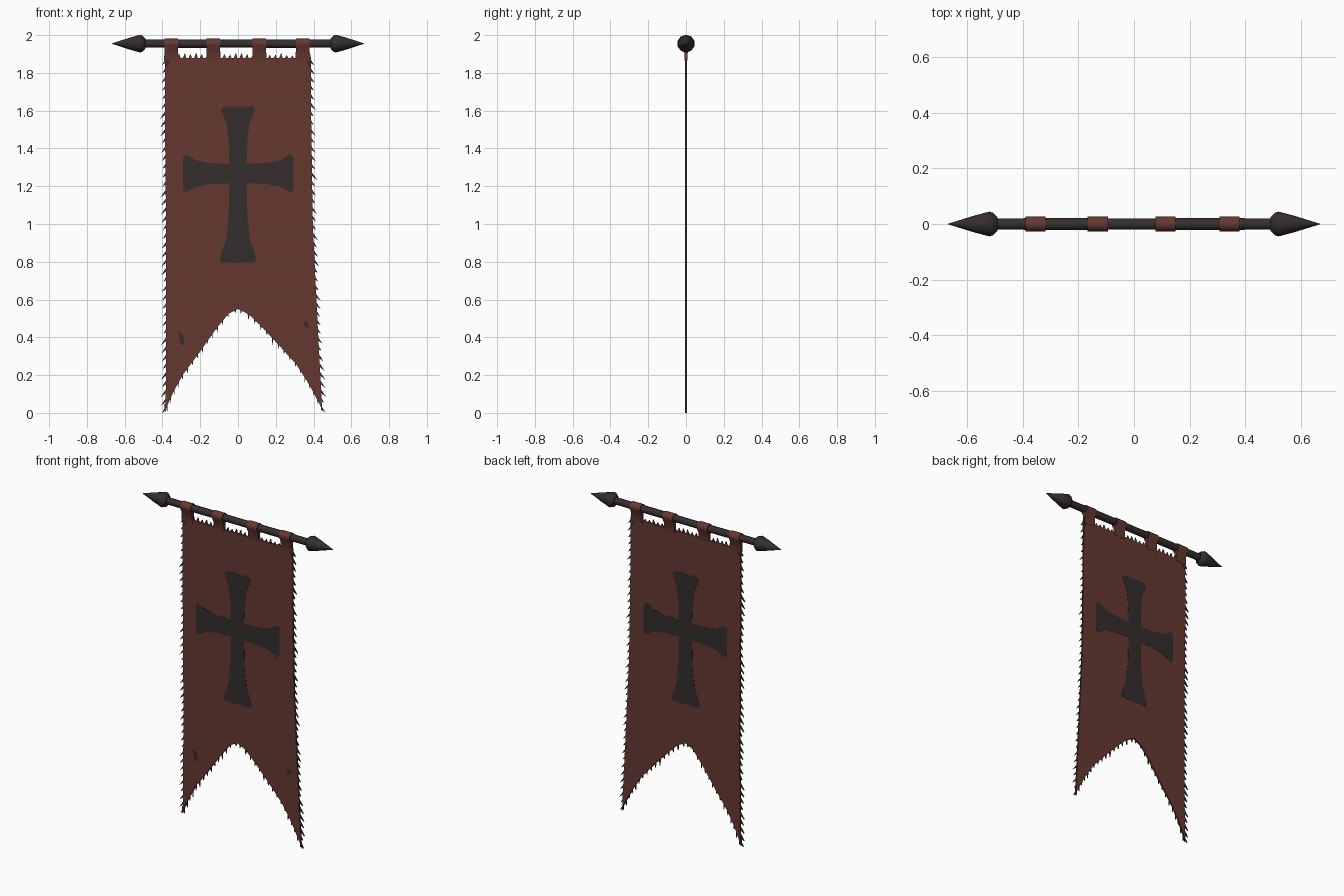
import bpy, bmesh, math, random
from mathutils import Vector

if "Cube" in bpy.data.objects:
    bpy.data.objects.remove(bpy.data.objects["Cube"])
random.seed(4)

def material(name, rgb):
    m = bpy.data.materials.new(name)
    m.diffuse_color = (*rgb, 1)
    m.use_nodes = True
    m.node_tree.nodes["Principled BSDF"].inputs["Base Color"].default_value = m.diffuse_color
    return m

RED = material("rust red cloth", (0.130, 0.040, 0.030))
DARK = material("charcoal", (0.036, 0.027, 0.027))
ROD_Z = 1.955

def finish(name, bm, mats, smooth=False):
    bmesh.ops.recalc_face_normals(bm, faces=bm.faces[:])
    me = bpy.data.meshes.new(name)
    bm.to_mesh(me)
    bm.free()
    ob = bpy.data.objects.new(name, me)
    bpy.context.collection.objects.link(ob)
    for m in mats:
        me.materials.append(m)
    if smooth:
        bpy.context.view_layer.objects.active = ob
        ob.select_set(True)
        bpy.ops.object.shade_smooth_by_angle(angle=math.radians(40))
        ob.select_set(False)
    return ob

def plate(bm, pts, half):
    """Flat outline in x-z, thickened to +-half in y."""
    rings = [[bm.verts.new((x, y, z)) for x, z in pts] for y in (-half, half)]
    n = len(pts)
    bm.faces.new(rings[0])
    bm.faces.new(rings[1][::-1])
    for i in range(n):
        j = (i + 1) % n
        bm.faces.new((rings[0][i], rings[1][i], rings[1][j], rings[0][j]))

def lathe_x(bm, profile, sides):
    """Turn (x, radius) points around the rod axis."""
    rings = []
    for x, r in profile:
        rings.append([bm.verts.new((x, r * math.cos(a), ROD_Z + r * math.sin(a)))
                      for a in (2 * math.pi * (k + .5) / sides for k in range(sides))])
    for a, b in zip(rings, rings[1:]):
        for k in range(sides):
            j = (k + 1) % sides
            bm.faces.new((a[k], a[j], b[j], b[k]))
    bm.faces.new(rings[0])
    bm.faces.new(rings[-1])

# Cloth with swallowtail bottom
left = [(-.385, 1.88), (-.387, 1.55), (-.382, 1.1), (-.38, .6), (-.383, .02)]
right = [(.385, 1.88), (.388, 1.5), (.396, 1.0), (.415, .6), (.445, .02)]
tail_l = [(-.383, .02), (-.34, .115), (-.29, .205), (-.2, .325), (-.12, .44), (-.05, .525), (0, .55)]
tail_r = [(0, .55), (.06, .52), (.14, .44), (.22, .355), (.31, .255), (.38, .145), (.445, .02)]
bm = bmesh.new()
plate(bm, left + tail_l[1:] + tail_r[1:] + right[::-1][1:], .005)
bm.normal_update()
bmesh.ops.recalc_face_normals(bm, faces=bm.faces[:])
for f in bm.faces:                      # dark hem on the outer edges
    f.material_index = 1 if abs(f.normal.x) > .9 else 0
finish("banner_cloth", bm, [RED, DARK])

# Flared cross showing on both sides
def arm(tip, end, waist):
    """One side-pair of points for an arm, along +u."""
    return [(.05, -waist), (tip * .5, -waist - .004), (tip * .75, -waist - (end - waist) * .35),
            (tip - .02, -end), (tip, -end + .012), (tip, end - .012), (tip - .02, end),
            (tip * .75, waist + (end - waist) * .35), (tip * .5, waist + .004), (.05, waist)]

cross = []
for deg, tip, end, waist in ((0, .295, .1, .052), (90, .355, .09, .046),
                             (180, .292, .1, .052), (270, .47, .098, .046)):
    c, s = round(math.cos(math.radians(deg))), round(math.sin(math.radians(deg)))
    cross += [(u * c - v * s, 1.267 + u * s + v * c) for u, v in arm(tip, end, waist)]
bm = bmesh.new()
plate(bm, cross, .0065)
bmesh.ops.remove_doubles(bm, verts=bm.verts[:], dist=.0005)
finish("cross_emblem", bm, [DARK])

# Torn threads
def along(path, step):
    out, carry = [], step * .4
    for a, b in zip(path, path[1:]):
        a, b = Vector(a), Vector(b)
        d, L = (b - a).normalized(), (b - a).length
        while carry < L:
            out.append((a + d * carry, d))
            carry += step
        carry -= L
    return out

def fringe(name, path, step, direction, length, width, mat):
    bm = bmesh.new()
    for p, d in along(path, step):
        L = length * random.uniform(.55, 1.2)
        tip = p + Vector(direction).normalized() * L
        tip.y = max(tip.y, 0)
        w = d * width * .5
        inner = -Vector(direction).normalized() * .006
        plate(bm, [tuple(p - w + inner), tuple(tip), tuple(p + w + inner)], .004)
    finish(name, bm, [mat])

fringe("left_fringe", left, .046, (-.7, -.8), .036, .022, DARK)
fringe("right_fringe", right, .046, (.7, -.8), .036, .022, DARK)
fringe("left_tail_fringe", tail_l, .045, (.05, -1), .03, .014, DARK)
fringe("right_tail_fringe", tail_r, .045, (-.05, -1), .03, .014, DARK)
fringe("top_fringe", [left[0], right[0]], .03, (.1, 1), .024, .022, RED)
bm = bmesh.new()
for x, s in ((-.383, 1), (.445, -1)):   # tail tips
    plate(bm, [(x - .008, .045), (x - s * .004, 0), (x + .012 * s, .05)], .004)
finish("tail_tips", bm, [DARK])

# Worn patches on the front
def patch(pts):
    bm = bmesh.new()
    plate(bm, pts, .001)
    bmesh.ops.translate(bm, vec=(0, -.0052, 0), verts=bm.verts[:])
    finish("worn_patch", bm, [DARK])

patch([(-.315, .43), (-.295, .42), (-.282, .38), (-.288, .355), (-.308, .37)])
patch([(.345, .48), (.365, .485), (.377, .46), (.37, .447), (.35, .46)])
bm = bmesh.new()
for s in (-1, 1):                       # dark top corners, both sides
    plate(bm, [(s * .386, 1.88), (s * .355, 1.876), (s * .368, 1.845), (s * .387, 1.82)], .006)
finish("worn_corners", bm, [DARK])

# Rod and spear finials
bm = bmesh.new()
lathe_x(bm, [(-.52, .021), (-.25, .0225), (0, .021), (.25, .0225), (.52, .021)], 10)
finish("rod", bm, [DARK], True)
for side, s in (("left", -1), ("right", 1)):
    bm = bmesh.new()
    lathe_x(bm, [(s * .49, .026), (s * .505, .042), (s * .518, .047), (s * .575, .031), (s * .668, .001)], 10)
    finish(side + "_finial", bm, [DARK], True)

# Hanging loops around the rod
def loop(cx):
    bm = bmesh.new()
    prof = [(-.0065, 1.865), (-.010, 1.915)]
    prof += [(.027 * math.cos(a), ROD_Z + .027 * math.sin(a))
             for a in (math.radians(210 - 30 * k) for k in range(9))]
    prof += [(.010, 1.915), (.0065, 1.865)]
    rings = []
    for s in (-1, 1):
        rings.append([bm.verts.new((cx + s * (.036 if z > 1.9 else .039), y, z)) for y, z in prof])
    n = len(prof)
    for r in rings:
        bm.faces.new(r)
    for i in range(n):
        j = (i + 1) % n
        bm.faces.new((rings[0][i], rings[0][j], rings[1][j], rings[1][i]))
    finish("hanging_loop", bm, [RED], True)

for x in (-.353, -.13, .113, .342):
    loop(x)
